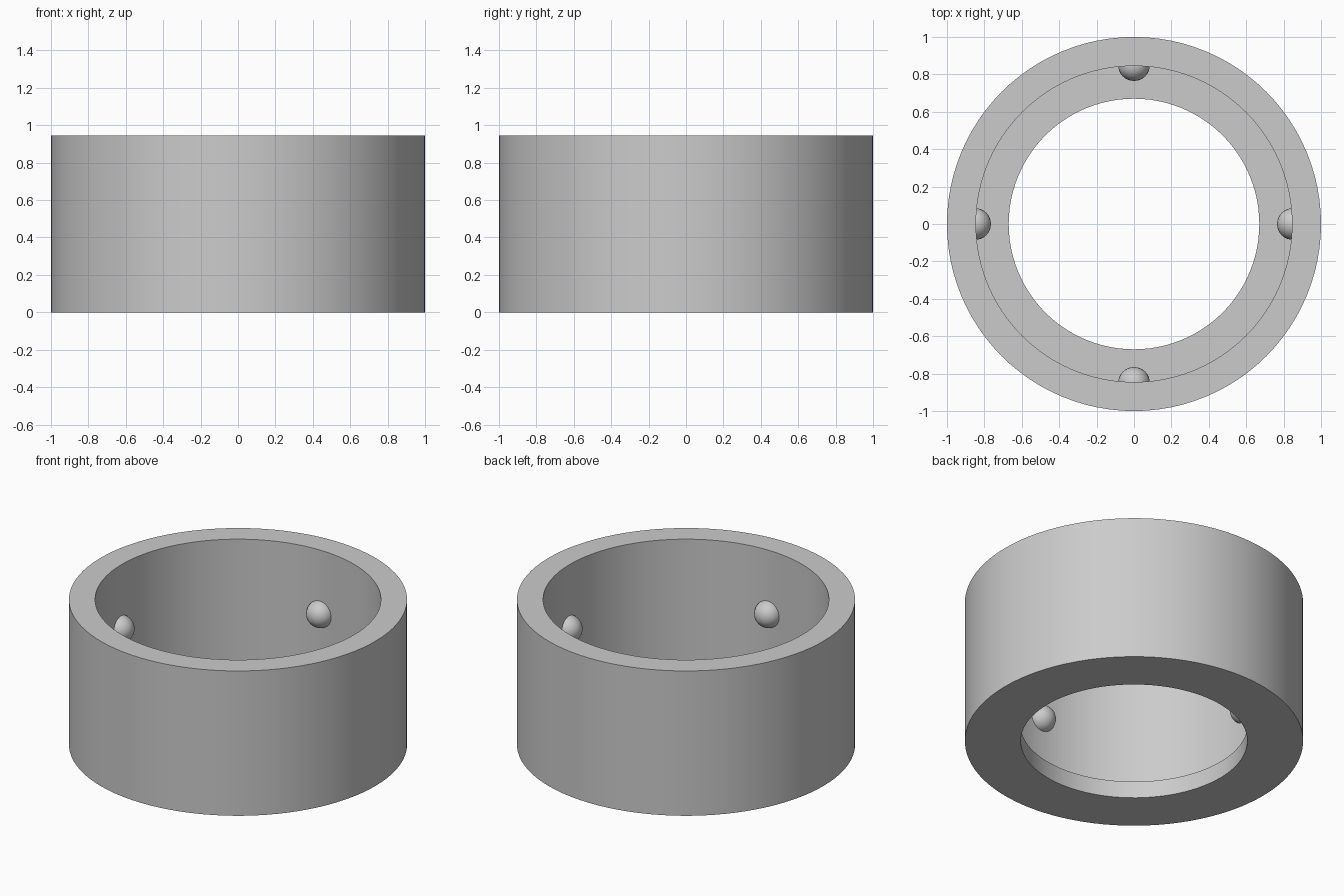
import bpy
import bmesh
from math import pi, radians
from mathutils import Matrix, Vector

OUTER, INNER, LIP = 1.0, 0.845, 0.67   # radii
HEIGHT, FLOOR = 0.945, 0.11            # total height, thickness of the bottom lip
BUMP_R, BUMP_Z = 0.085, 0.5275

cube = bpy.data.objects.get("Cube")
if cube:
    bpy.data.objects.remove(cube, do_unlink=True)

grey = bpy.data.materials.new("light_grey")
grey.use_nodes = True
colour = (0.6, 0.6, 0.6, 1)
grey.diffuse_color = colour
grey.node_tree.nodes["Principled BSDF"].inputs["Base Color"].default_value = colour


def finish(name, bm):
    """Turn a bmesh into a smooth-shaded object with sharp edges kept."""
    bmesh.ops.remove_doubles(bm, verts=bm.verts, dist=1e-5)
    bmesh.ops.recalc_face_normals(bm, faces=bm.faces)
    mesh = bpy.data.meshes.new(name)
    bm.to_mesh(mesh)
    bm.free()
    mesh.materials.append(grey)
    obj = bpy.data.objects.new(name, mesh)
    bpy.context.collection.objects.link(obj)
    bpy.ops.object.select_all(action="DESELECT")
    obj.select_set(True)
    bpy.context.view_layer.objects.active = obj
    bpy.ops.object.shade_smooth_by_angle(angle=radians(30))
    return obj


# Ring body: stepped wall section spun around the vertical axis
bm = bmesh.new()
section = [(LIP, 0), (OUTER, 0), (OUTER, HEIGHT), (INNER, HEIGHT), (INNER, FLOOR), (LIP, FLOOR)]
verts = [bm.verts.new((r, 0, z)) for r, z in section]
edges = [bm.edges.new((a, b)) for a, b in zip(verts, verts[1:] + verts[:1])]
bmesh.ops.spin(bm, geom=verts + edges, cent=(0, 0, 0), axis=(0, 0, 1),
               angle=2 * pi, steps=96, use_duplicate=False)
finish("ring_body", bm)

# Four round bumps on the inner wall, their hidden halves cut away inside it
for i, side in enumerate(("left", "back", "right", "front")):
    bm = bmesh.new()
    bmesh.ops.create_uvsphere(bm, u_segments=32, v_segments=16, radius=BUMP_R)
    bmesh.ops.bisect_plane(bm, geom=bm.verts[:] + bm.edges[:] + bm.faces[:],
                           plane_co=(0, 0, 0), plane_no=(1, 0, 0), clear_outer=True)
    bmesh.ops.holes_fill(bm, edges=[e for e in bm.edges if e.is_boundary])
    place = Matrix.Rotation(i * pi / 2, 4, "Z") @ Matrix.Translation(Vector((0.85, 0, BUMP_Z)))
    bmesh.ops.transform(bm, matrix=place, verts=bm.verts)
    finish(side + "_bump", bm)
